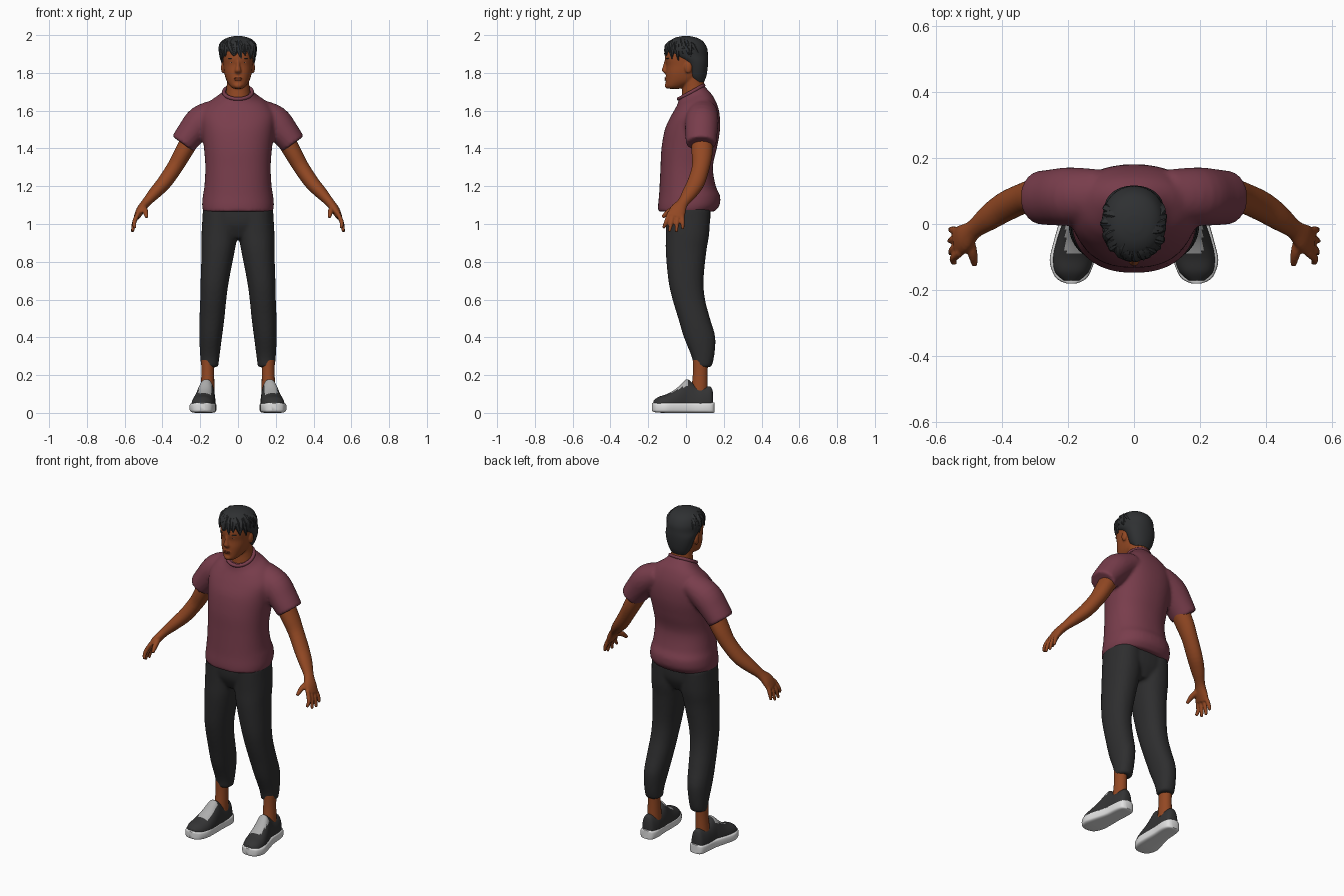
import bpy, bmesh, math, random
from mathutils import Vector, Matrix

if "Cube" in bpy.data.objects:
    bpy.data.objects.remove(bpy.data.objects["Cube"])

random.seed(4)


def material(name, r, g, b):
    m = bpy.data.materials.new(name)
    m.diffuse_color = (r, g, b, 1)
    m.use_nodes = True
    m.node_tree.nodes["Principled BSDF"].inputs["Base Color"].default_value = m.diffuse_color
    return m


SKIN = material("skin brown", 0.29, 0.065, 0.017)
LIP = material("lip brown", 0.19, 0.037, 0.016)
SHIRT = material("shirt maroon", 0.19, 0.047, 0.072)
BLACK = material("trouser charcoal", 0.027, 0.027, 0.028)
HAIR = material("hair black", 0.028, 0.030, 0.032)
SHOE = material("shoe charcoal", 0.034, 0.034, 0.035)
SOLE = material("sole white", 0.75, 0.75, 0.75)
LACE = material("lace grey", 0.42, 0.42, 0.42)


def spline(rows, sub):
    """Catmull-Rom samples through rows of equal length."""
    out = []
    for i in range(len(rows) - 1):
        p = [rows[max(i - 1, 0)], rows[i], rows[i + 1], rows[min(i + 2, len(rows) - 1)]]
        for k in range(sub):
            t = k / sub
            out.append([0.5 * (2 * b + (c - a) * t + (2 * a - 5 * b + 4 * c - d) * t * t
                               + (3 * b - a - 3 * c + d) * t ** 3) for a, b, c, d in zip(*p)])
    return out + [list(rows[-1])]


def loft(bm, rows, axis=None, power=2.0, seg=32, sub=4, side=1):
    """Rows are x, y, z, half width, half depth and an optional tilt."""
    pts = spline([tuple(r) + (0,) * (6 - len(r)) for r in rows], sub)
    rings = []
    for i, (x, y, z, a, b, tilt) in enumerate(pts):
        t = Vector(axis) if axis else (Vector(pts[min(i + 1, len(pts) - 1)][:3])
                                       - Vector(pts[max(i - 1, 0)][:3])).normalized()
        v = Vector((0, 0, 1)) if abs(t.y) > 0.999 else Vector((0, 1, 0))
        v = (v - t * v.dot(t)).normalized()
        u = v.cross(t)
        ring = []
        for k in range(seg):
            w = math.tau * k / seg
            c, s = math.cos(w), math.sin(w)
            p = Vector((x, y, z)) + u * a * math.copysign(abs(c) ** (2 / power), c) \
                + v * b * math.copysign(abs(s) ** (2 / power), s)
            p.z += tilt * (p.y - y)
            p.x *= side
            ring.append(bm.verts.new(p))
        rings.append(ring)
    for r, q in zip(rings, rings[1:]):
        for k in range(seg):
            bm.faces.new((r[k], r[k - 1], q[k - 1], q[k]))
    bm.faces.new(rings[0])
    bm.faces.new(rings[-1])


def ball(bm, center, radii, seg=20):
    bmesh.ops.create_uvsphere(bm, u_segments=seg, v_segments=seg // 2, radius=1,
                              matrix=Matrix.Translation(center) @ Matrix.Diagonal((*radii, 1)))


def finish(bm, name, mats, voxel=0, smooth=2, angle=50):
    """Turn a bmesh into an object, optionally fused into one skin."""
    bmesh.ops.recalc_face_normals(bm, faces=bm.faces)
    me = bpy.data.meshes.new(name)
    bm.to_mesh(me)
    bm.free()
    ob = bpy.data.objects.new(name, me)
    bpy.context.collection.objects.link(ob)
    for m in mats:
        me.materials.append(m)
    if voxel:
        mod = ob.modifiers.new("fuse", 'REMESH')
        mod.mode, mod.voxel_size, mod.use_smooth_shade = 'VOXEL', voxel, True
        mod = ob.modifiers.new("relax", 'SMOOTH')
        mod.factor, mod.iterations = 0.5, smooth
    else:
        bpy.ops.object.select_all(action='DESELECT')
        ob.select_set(True)
        bpy.context.view_layer.objects.active = ob
        bpy.ops.object.shade_smooth_by_angle(angle=math.radians(angle))
    return ob


def slab(z, front, back, rx, tilt=0):
    return (0, (front + back) / 2, z, rx, (back - front) / 2, tilt)


UP, ALONG = (0, 0, 1), (0, 1, 0)

# T-shirt: torso and two sleeves fused
bm = bmesh.new()
loft(bm, [slab(1.065, -.148, .15, .184), slab(1.10, -.148, .178, .19), slab(1.15, -.143, .18, .186),
          slab(1.2, -.14, .158, .178), slab(1.3, -.135, .142, .173), slab(1.4, -.13, .163, .18),
          slab(1.5, -.112, .18, .192), slab(1.58, -.082, .176, .195, .1), slab(1.64, -.055, .15, .155, .25),
          slab(1.675, -.043, .115, .1, .45), slab(1.697, -.04, .095, .078, .55)], UP, 2.25, 48)
for s in (1, -1):
    loft(bm, [(.10, .088, 1.60, .065, .078), (.19, .084, 1.548, .083, .088),
              (.25, .081, 1.48, .076, .085), (.292, .08, 1.424, .069, .08)], side=s)
finish(bm, "tshirt", [SHIRT], .01, 3)

# Ribbed collar
bpy.ops.mesh.primitive_torus_add(location=(0, .027, 1.698), rotation=(.5, 0, 0), major_radius=.075,
                                 minor_radius=.01, major_segments=40, minor_segments=10)
collar = bpy.context.object
collar.name = "collar"
collar.data.materials.append(SHIRT)
bpy.ops.object.shade_smooth()

# Trousers: pelvis and two legs fused
bm = bmesh.new()
loft(bm, [(0, .01, .925, .05, .08), (0, .01, 1.0, .178, .115), (0, .01, 1.09, .182, .12)], UP, 2.4)
for s in (1, -1):
    loft(bm, [(.095, .01, 1.08, .09, .12), (.098, .008, .95, .095, .115), (.106, .0, .85, .087, .107),
              (.123, .0, .7, .075, .093), (.131, .015, .6, .069, .086), (.138, .043, .5, .066, .084),
              (.145, .072, .4, .06, .083), (.149, .089, .3, .051, .06), (.15, .088, .242, .045, .047)],
         UP, 2.2, side=s)
finish(bm, "trousers", [BLACK], .01)

# Arms with palms, fingers and thumbs
for s, label in ((1, "left"), (-1, "right")):
    bm = bmesh.new()
    loft(bm, [(.25, .085, 1.45, .05, .058), (.295, .085, 1.37, .046, .055), (.335, .078, 1.30, .042, .047),
              (.39, .053, 1.22, .039, .046), (.44, .02, 1.165, .033, .04), (.485, -.015, 1.115, .024, .03),
              (.515, -.042, 1.075, .023, .043), (.537, -.055, 1.035, .016, .046)], side=s)
    for y0, y1, z1, x1 in ((-.09, -.12, .978, .545), (-.066, -.088, .96, .558),
                           (-.042, -.052, .957, .56), (-.02, -.017, .973, .558)):
        loft(bm, [(.527, y0 * .9 - .005, 1.06, .012, .013), (.549, (y0 + y1) / 2, 1.01, .012, .012),
                  (x1, y1, z1, .008, .008)], seg=12, side=s)
    loft(bm, [(.502, -.04, 1.09, .016, .016), (.49, -.09, 1.066, .015, .015),
              (.484, -.125, 1.035, .009, .009)], seg=12, side=s)
    finish(bm, label + "_arm", [SKIN], .0055)

# Head with neck, nose, ears and lids
bm = bmesh.new()
loft(bm, [slab(1.716, -.098, -.03, .024), slab(1.73, -.106, .0, .042), slab(1.76, -.107, .06, .061),
          slab(1.80, -.107, .08, .073), slab(1.84, -.105, .095, .078), slab(1.88, -.111, .1, .081),
          slab(1.93, -.10, .1, .081), slab(1.97, -.07, .08, .06)], UP, 2.3)
loft(bm, [(0, .045, 1.65, .07, .07), (0, .04, 1.73, .06, .06), (0, .025, 1.80, .058, .06)], UP)
loft(bm, [(0, -.1, 1.872, .009, .012), (0, -.109, 1.835, .011, .013), (0, -.113, 1.812, .017, .015),
          (0, -.104, 1.798, .014, .01)], UP, seg=16)
ball(bm, (0, -.1, 1.733), (.022, .013, .015))
ball(bm, (0, -.099, 1.768), (.027, .014, .013))
for s in (1, -1):
    ball(bm, (s * .08, .012, 1.828), (.01, .02, .03))
finish(bm, "head", [SKIN], .005)

# Lips, brows and eyes
bm = bmesh.new()
ball(bm, (0, -.102, 1.772), (.022, .013, .0045))
ball(bm, (0, -.102, 1.763), (.020, .013, .005))
finish(bm, "lips", [LIP])
for name, mat, x, y, z, r in (("eyebrows", HAIR, .034, -.094, 1.877, (.02, .012, .004)),
                              ("eyes", LACE, .033, -.088, 1.856, (.013, .012, .005)),
                              ("irises", HAIR, .033, -.095, 1.856, (.005, .007, .0048))):
    bm = bmesh.new()
    for s in (1, -1):
        ball(bm, (s * x, y, z), r, 14)
    finish(bm, name, [mat])

# Hair cap
bm = bmesh.new()
loft(bm, [slab(1.752, .04, .095, .048), slab(1.78, .01, .107, .066), slab(1.82, .0, .114, .08),
          slab(1.86, -.025, .117, .09), slab(1.893, -.085, .116, .095), slab(1.93, -.108, .112, .097),
          slab(1.965, -.09, .092, .083), slab(1.985, -.06, .06, .058), slab(1.994, -.025, .025, .025)],
     UP, 2.1)
finish(bm, "hair_cap", [HAIR])


# Swept locks over the crown and fringe
def scalp(az, el, k=1.0):
    return (.09 * k * math.sin(az) * math.cos(el), -.106 * k * math.cos(az) * math.cos(el),
            1.9 + .088 * k * math.sin(el))


bm = bmesh.new()
for i in range(24):
    az = math.radians(-115 + 230 * i / 23 + random.uniform(-5, 5))
    turn = random.uniform(-.1, .35)
    low = random.uniform(-.28, .05) - (.1 if i % 3 == 0 else 0)
    top = random.uniform(.8, 1.15)
    loft(bm, [scalp(az - turn, top, .97) + (.012, .012),
              scalp(az, (top + low) / 2 + .1, 1.03) + (.021, .016),
              scalp(az + turn, low, 1.07) + (.003, .003)], seg=7, sub=3)
finish(bm, "hair_locks", [HAIR], angle=30)

# Ankles, shoe uppers with lace panel, and soles
for s, label in ((1, "left"), (-1, "right")):
    bm = bmesh.new()
    loft(bm, [(.16, .077, .28, .035, .04), (.16, .075, .2, .034, .039), (.162, .07, .1, .038, .045)],
         UP, side=s)
    finish(bm, label + "_ankle", [SKIN])

    bm = bmesh.new()
    loft(bm, [(.165, .143, .04, .022, .07), (.165, .13, .04, .037, .098), (.165, .09, .04, .046, .1),
              (.166, .05, .04, .047, .108), (.168, .01, .04, .048, .137), (.171, -.01, .04, .051, .128),
              (.177, -.05, .04, .058, .09), (.184, -.10, .04, .062, .06), (.189, -.145, .04, .052, .045),
              (.19, -.172, .04, .026, .025)], ALONG, 2.3, 40, 5, s)
    for v in bm.verts:
        v.co.z = max(v.co.z, .035)
    bmesh.ops.recalc_face_normals(bm, faces=bm.faces)
    for f in bm.faces:
        c = f.calc_center_median()
        if f.normal.z > .3 and -.09 < c.y < .008 and abs(abs(c.x) - .174) < .033:
            f.material_index = 1
    finish(bm, label + "_shoe_upper", [SHOE, LACE])

    bm = bmesh.new()
    loft(bm, [(.165, .152, .03, .02, .026), (.165, .14, .028, .041, .028), (.165, .10, .028, .051, .028),
              (.17, .03, .028, .052, .028), (.18, -.05, .028, .063, .028), (.188, -.11, .028, .068, .028),
              (.19, -.155, .028, .053, .026), (.19, -.172, .03, .036, .024), (.19, -.181, .031, .014, .02)],
         ALONG, 4.5, 32, 4, s)
    finish(bm, label + "_shoe_sole", [SOLE])
